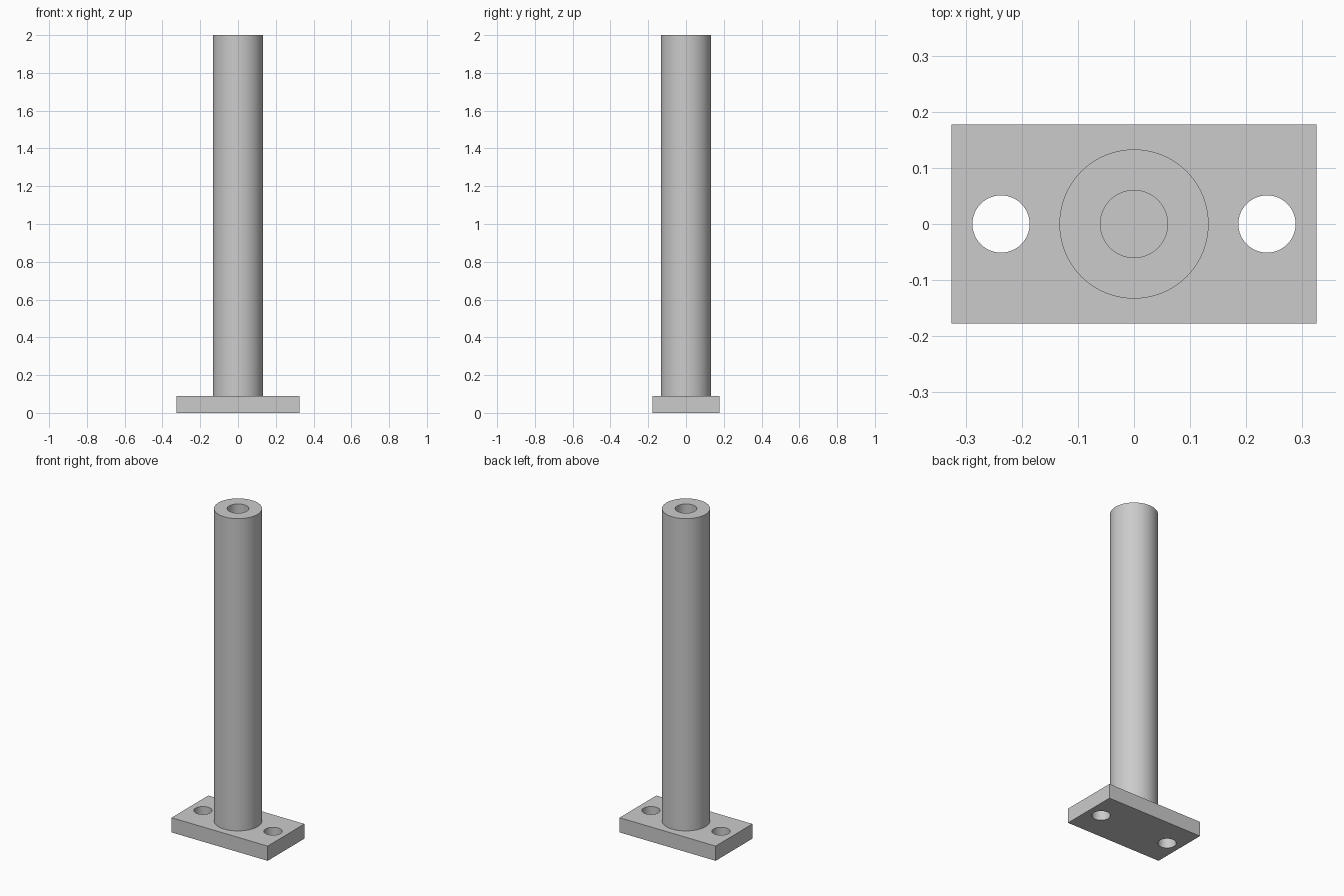
import bpy, bmesh, math

if "Cube" in bpy.data.objects:
    bpy.data.objects.remove(bpy.data.objects["Cube"])

PLATE = (0.65, 0.355, 0.09)     # width, depth, thickness
POST_R, HEIGHT = 0.133, 2.0
BORE_R, BORE_DEPTH = 0.06, 0.35
HOLE_R, HOLE_X = 0.051, 0.237

grey = bpy.data.materials.new("plain_grey")
grey.diffuse_color = (0.6, 0.6, 0.6, 1)
grey.use_nodes = True
grey.node_tree.nodes["Principled BSDF"].inputs["Base Color"].default_value = grey.diffuse_color


def cylinder(name, radius, z0, z1, x=0.0):
    bpy.ops.mesh.primitive_cylinder_add(
        vertices=96, radius=radius, depth=z1 - z0, location=(x, 0, (z0 + z1) / 2))
    obj = bpy.context.object
    obj.name = name
    obj.data.materials.append(grey)
    return obj


def combine(target, tool, operation):
    mod = target.modifiers.new(operation.lower(), 'BOOLEAN')
    mod.operation, mod.object, mod.solver = operation, tool, 'EXACT'
    bpy.context.view_layer.objects.active = target
    bpy.ops.object.modifier_apply(modifier=mod.name)
    bpy.data.objects.remove(tool, do_unlink=True)


# Rectangular mounting plate
bpy.ops.mesh.primitive_cube_add(size=1, location=(0, 0, PLATE[2] / 2))
body = bpy.context.object
body.name = "flanged_post"
body.scale = PLATE
bpy.ops.object.transform_apply(location=True, rotation=False, scale=True)
body.data.materials.append(grey)

# Round post fused to the plate
combine(body, cylinder("post", POST_R, PLATE[2] / 2, HEIGHT), 'UNION')

# Blind bore in the top of the post
combine(body, cylinder("bore", BORE_R, HEIGHT - BORE_DEPTH, HEIGHT + 0.1), 'DIFFERENCE')

# Through holes at both ends of the plate
for side in (-1, 1):
    combine(body, cylinder("bolt_hole", HOLE_R, -0.1, PLATE[2] + 0.1, side * HOLE_X), 'DIFFERENCE')

# Smooth round walls, sharp rims
bpy.ops.object.select_all(action='DESELECT')
body.select_set(True)
bpy.context.view_layer.objects.active = body
bpy.ops.object.shade_smooth_by_angle(angle=math.radians(30))
